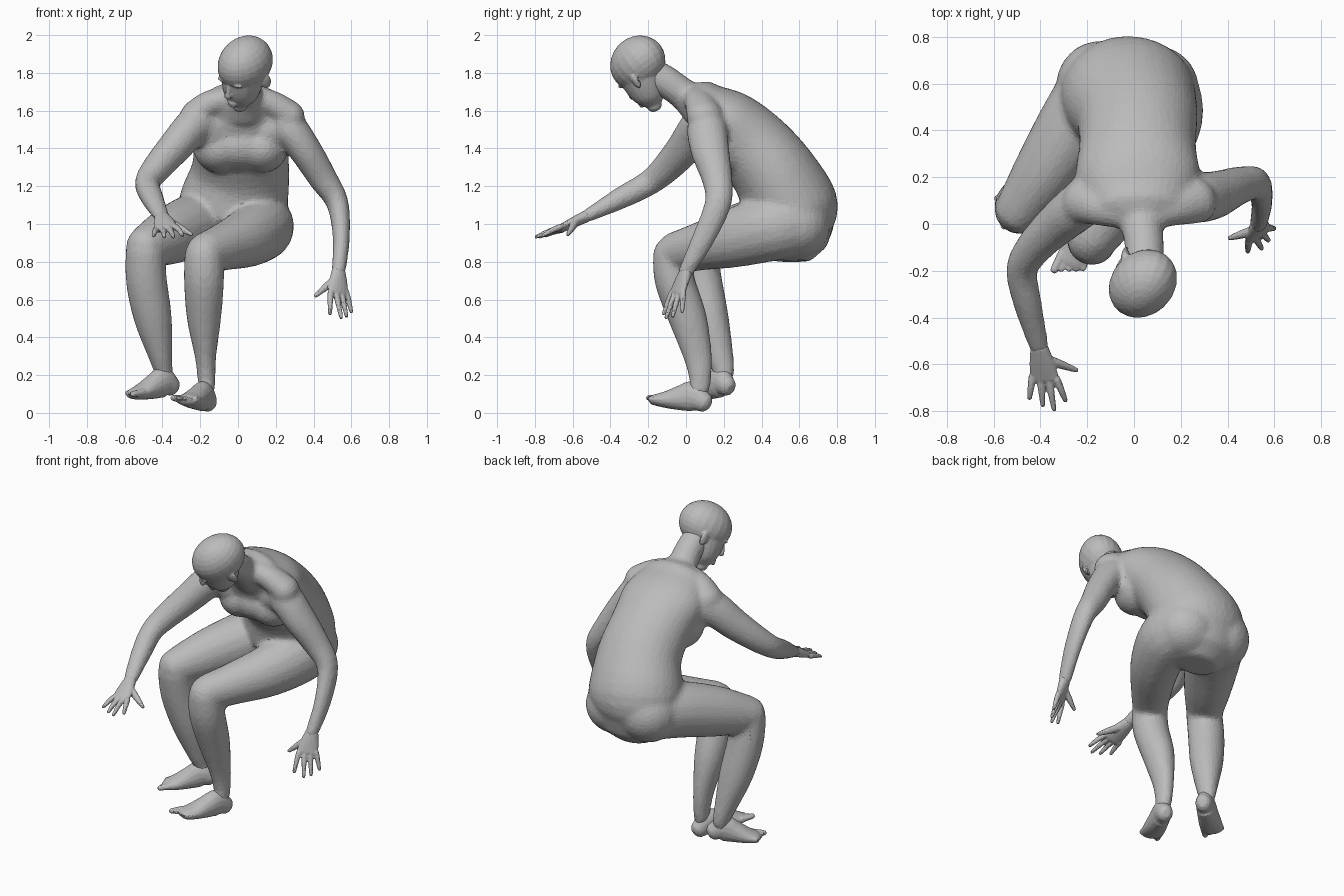
import bpy, bmesh, math
from mathutils import Vector, Matrix

cube = bpy.data.objects.get("Cube")
if cube:
    bpy.data.objects.remove(cube)

skin = bpy.data.materials.new("plain_grey")
skin.use_nodes = True
grey = (0.5, 0.5, 0.5, 1)
skin.diffuse_color = grey
skin.node_tree.nodes["Principled BSDF"].inputs["Base Color"].default_value = grey
X = Vector((1, 0, 0))


def smooth_path(st, steps=4):
    """Catmull-Rom through stations of (x, y, z, half width, half depth)."""
    st = [Vector(s) for s in st]
    out = []
    for i in range(len(st) - 1):
        p1, p2 = st[i], st[i + 1]
        p0 = st[i - 1] if i else p1
        p3 = st[i + 2] if i + 2 < len(st) else p2
        for k in range(steps):
            t = k / steps
            out.append(p1 + (p2 - p0) * (t / 2) + (p0 * 2 - p1 * 5 + p2 * 4 - p3) * (t * t / 2)
                       + (p1 * 3 - p0 - p2 * 3 + p3) * (t ** 3 / 2))
    return out + [st[-1]]


def loft(bm, st, side=X, frame=None, n=16):
    """Closed round-ended tube with elliptical sections."""
    st = [(Vector(s[:3]), s[3], s[4]) for s in smooth_path(st)]
    if frame:
        st = [(frame @ c, a, b) for c, a, b in st]
    first, last = st[0], st[-1]
    t0 = (st[0][0] - st[1][0]).normalized()
    t1 = (st[-1][0] - st[-2][0]).normalized()
    cap = lambda s, t, f, k: (s[0] + t * min(s[1], s[2]) * f, s[1] * k, s[2] * k)
    st = ([cap(first, t0, 0.85, 0.45), cap(first, t0, 0.5, 0.85)] + st
          + [cap(last, t1, 0.5, 0.85), cap(last, t1, 0.85, 0.45)])
    rings = []
    for i, (c, a, b) in enumerate(st):
        t = (st[min(i + 1, len(st) - 1)][0] - st[max(i - 1, 0)][0]).normalized()
        s = (side - t * side.dot(t)).normalized()
        f = t.cross(s)
        ang = [2 * math.pi * k / n for k in range(n)]
        rings.append([bm.verts.new(c + s * a * math.cos(q) + f * b * math.sin(q)) for q in ang])
    for r, q in zip(rings, rings[1:]):
        for k in range(n):
            j = (k + 1) % n
            bm.faces.new((r[k], r[j], q[j], q[k]))
    bm.faces.new(rings[0][::-1])
    bm.faces.new(rings[-1])


def ball(bm, c, r, frame=Matrix()):
    m = frame @ Matrix.Translation(c) @ Matrix.Diagonal((*r, 1))
    bmesh.ops.create_uvsphere(bm, u_segments=20, v_segments=14, radius=1, matrix=m)


def finish(bm, name, voxel, smoothing, ratio):
    """Fuse the overlapping masses into one faceted skin."""
    bmesh.ops.recalc_face_normals(bm, faces=bm.faces)
    me = bpy.data.meshes.new(name)
    bm.to_mesh(me)
    bm.free()
    me.materials.append(skin)
    ob = bpy.data.objects.new(name, me)
    bpy.context.collection.objects.link(ob)
    rm = ob.modifiers.new("fuse", "REMESH")
    rm.mode, rm.voxel_size = "VOXEL", voxel
    sm = ob.modifiers.new("soften", "SMOOTH")
    sm.factor, sm.iterations = 0.5, smoothing
    ob.modifiers.new("facets", "DECIMATE").ratio = ratio


# Body: trunk, chest, buttocks, neck and shoulder slopes
bm = bmesh.new()
loft(bm, [(-.025, .56, .99, .27, .22), (-.025, .55, 1.09, .292, .256), (.012, .465, 1.27, .262, .225),
          (.015, .335, 1.425, .25, .208), (.015, .2, 1.55, .265, .18), (.02, .1, 1.64, .21, .12)], n=28)
ball(bm, (.015, .2, 1.41), (.265, .155, .13))
for x in (-.1, .13):
    ball(bm, (x, .2, 1.4), (.135, .16, .13))
ball(bm, (.09, .575, .99), (.19, .19, .175))
ball(bm, (-.145, .59, 1.01), (.19, .195, .185))
loft(bm, [(.03, .08, 1.61, .12, .11), (.035, -.01, 1.685, .092, .085),
          (.045, -.1, 1.75, .085, .085), (.045, -.17, 1.79, .085, .085)])
for x in (-.14, .17):
    loft(bm, [(.03, .03, 1.68, .06, .06), (x, .07, 1.64, .072, .08), (x * 1.6, .1, 1.57, .085, .1)],
         side=Vector((0, 0, 1)))

# Left leg
loft(bm, [(.11, .57, 1.0, .17, .175), (.125, .45, .98, .17, .178), (.045, .25, .925, .15, .158),
          (-.09, .05, .875, .12, .125), (-.175, -.06, .845, .105, .112)])
loft(bm, [(-.18, -.07, .84, .105, .107), (-.18, -.06, .7, .108, .107), (-.18, .01, .5, .092, .102),
          (-.172, .062, .3, .058, .078), (-.167, .075, .18, .048, .06), (-.165, .07, .12, .045, .055)])
# Right leg
loft(bm, [(-.15, .58, 1.01, .17, .175), (-.25, .42, .985, .165, .17), (-.38, .22, .93, .14, .152),
          (-.49, .06, .88, .107, .112)])
loft(bm, [(-.49, .06, .86, .107, .107), (-.485, .085, .7, .11, .107), (-.45, .13, .5, .102, .098),
          (-.41, .18, .3, .065, .073), (-.395, .2, .22, .05, .058), (-.39, .195, .18, .045, .05)])

# Left arm
loft(bm, [(.16, .17, 1.49, .12, .13), (.25, .115, 1.52, .102, .112), (.35, .125, 1.4, .088, .105),
          (.45, .165, 1.24, .077, .083), (.527, .17, 1.11, .06, .072), (.547, .09, .92, .046, .062),
          (.532, 0, .75, .04, .042)])
# Right arm
loft(bm, [(-.13, .16, 1.49, .12, .13), (-.225, .085, 1.52, .102, .112), (-.34, -.01, 1.4, .09, .096),
          (-.435, -.11, 1.29, .078, .08), (-.48, -.2, 1.215, .068, .068), (-.455, -.34, 1.14, .062, .06),
          (-.405, -.53, 1.04, .044, .035)])
finish(bm, "body", .012, 20, .16)


# Head, turned and bowed: columns are its left, forward and up directions
left = Vector((.77, -.555, -.31)).normalized()
fwd = Vector((-.63, -.57, -.53))
fwd = (fwd - left * fwd.dot(left)).normalized()
up = fwd.cross(left)
head = Matrix((left, fwd, up)).transposed().to_4x4()
head.translation = (.038, -.255, 1.852)
bm = bmesh.new()
ball(bm, (0, 0, 0), (.134, .165, .14), head)
loft(bm, [(0, .02, -.04, .118, .132), (0, .05, -.12, .104, .112), (0, .07, -.18, .082, .085),
          (0, .085, -.222, .042, .044)], side=left, frame=head, n=20)
loft(bm, [(0, .148, -.05, .013, .012), (0, .162, -.085, .015, .016), (0, .17, -.112, .021, .016)],
     side=left, frame=head, n=10)
for z in (-.168, -.186):
    ball(bm, (0, .145, z), (.03, .014, .009), head)
for s in (-1, 1):
    ball(bm, (s * .045, .136, -.038), (.038, .018, .012), head)
    ear = head @ Matrix.Translation((s * .124, -.012, -.085)) @ Matrix.Rotation(s * .35, 4, "Z")
    ball(bm, (0, 0, 0), (.013, .028, .043), ear)
finish(bm, "head", .007, 5, .15)


# Hands: palm, four fingers and thumb
def hand(name, wrist, index, little, tips, thumb):
    wrist, index, little, thumb = map(Vector, (wrist, index, little, thumb))
    bm = bmesh.new()
    across = (little - index).normalized()
    mid = (index + little) / 2
    loft(bm, [(*wrist, .039, .032), (*wrist.lerp(mid, .5), .055, .027), (*mid, .064, .02)], side=across)
    for i, tip in enumerate(tips):
        root, tip = index.lerp(little, i / 3), Vector(tip)
        bend = root.lerp(tip, .5) + Vector((0, 0, .004))
        loft(bm, [(*root, .017, .017), (*bend, .015, .015), (*tip, .011, .010)], side=across, n=10)
    base = wrist.lerp(index, .35)
    loft(bm, [(*base, .024, .022), (*base.lerp(thumb, .55), .02, .018), (*thumb, .011, .011)],
         side=across, n=10)
    finish(bm, name, .006, 2, .25)


hand("right_hand", (-.405, -.53, 1.04), (-.33, -.665, .985), (-.435, -.655, .97),
     [(-.293, -.755, .94), (-.342, -.793, .932), (-.39, -.775, .932), (-.447, -.745, .938)],
     (-.247, -.625, .945))
hand("left_hand", (.532, 0, .75), (.49, -.075, .635), (.572, -.015, .64),
     [(.487, -.118, .525), (.546, -.105, .505), (.575, -.07, .512), (.6, -.02, .535)],
     (.41, -.06, .62))


# Feet: sole mass along heel to toe, then five toes
def foot(name, heel, toe, inner):
    heel, toe = Vector(heel), Vector(toe)
    axis = toe - heel
    across = axis.cross(Vector((0, 0, inner))).normalized()
    bm = bmesh.new()
    prof = [(.1, .004, .05, .056), (.25, .028, .057, .082), (.45, .014, .063, .066),
            (.65, 0, .069, .046), (.82, -.006, .068, .03)]
    loft(bm, [(*(heel + axis * t + Vector((0, 0, h))), a, b) for t, h, a, b in prof], side=across)
    for i in range(5):
        off = across * (.05 - .026 * i)
        r = .021 if i == 0 else .0155
        root = heel + axis * (.78 - .02 * i) + off
        tip = heel + axis * (.98 - .035 * i) + off * 1.08
        loft(bm, [(*root, r, r), (*tip, r * .85, r * .8)], side=across, n=10)
    finish(bm, name, .007, 4, .25)


foot("left_foot", (-.145, .125, .052), (-.295, -.225, .08), 1)
foot("right_foot", (-.33, .235, .145), (-.595, .03, .098), -1)
